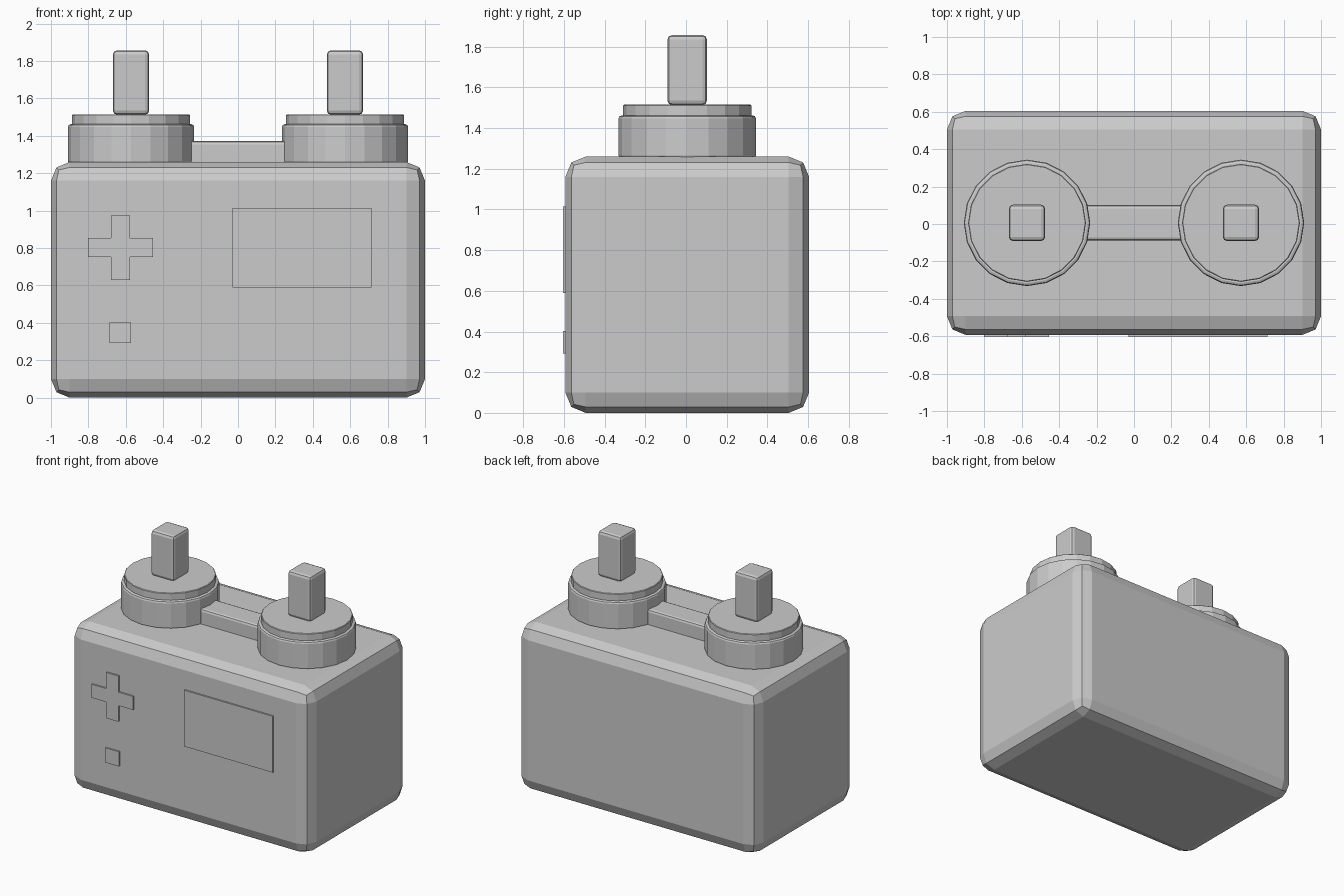
import bpy, bmesh, math
from mathutils import Matrix, Vector

if "Cube" in bpy.data.objects:
    bpy.data.objects.remove(bpy.data.objects["Cube"])

CY = 0.006      # depth centre of the body
FRONT = -0.593  # front face of the body


def finish(name, bm, bevel=0.0, segments=2):
    bmesh.ops.recalc_face_normals(bm, faces=bm.faces)
    mesh = bpy.data.meshes.new(name)
    bm.to_mesh(mesh)
    bm.free()
    obj = bpy.data.objects.new(name, mesh)
    bpy.context.collection.objects.link(obj)
    if bevel:
        mod = obj.modifiers.new("bevel", 'BEVEL')
        mod.width = bevel
        mod.segments = segments
        mod.limit_method = 'ANGLE'
        mod.angle_limit = math.radians(40)
    return obj


def box(name, lo, hi, bevel=0.0, segments=2):
    lo, hi = Vector(lo), Vector(hi)
    bm = bmesh.new()
    mat = Matrix.Translation((lo + hi) / 2) @ Matrix.Diagonal((*(hi - lo), 1))
    bmesh.ops.create_cube(bm, size=1, matrix=mat)
    return finish(name, bm, bevel, segments)


def disc(name, x, radius, z0, z1, bevel, segments=1):
    bm = bmesh.new()
    bmesh.ops.create_cone(bm, cap_ends=True, segments=20, radius1=radius,
                          radius2=radius, depth=z1 - z0,
                          matrix=Matrix.Translation((x, CY, (z0 + z1) / 2)))
    return finish(name, bm, bevel, segments)


def plate(name, outline):
    # flat panel from an x-z outline, raised from the front face
    bm = bmesh.new()
    face = bm.faces.new([bm.verts.new((x, -0.605, z)) for x, z in outline])
    ext = bmesh.ops.extrude_face_region(bm, geom=[face])
    verts = [v for v in ext["geom"] if isinstance(v, bmesh.types.BMVert)]
    bmesh.ops.translate(bm, verts=verts, vec=(0, 0.02, 0))
    return finish(name, bm)


# Main body
box("body", (-1, FRONT, 0), (1, 0.605, 1.26), 0.1)

# Two joystick units: base, cap and stick
for side, x in (("left", -0.572), ("right", 0.572)):
    disc(side + "_stick_base", x, 0.338, 1.25, 1.462, 0.015, 2)
    disc(side + "_stick_cap", x, 0.315, 1.45, 1.515, 0.004)
    box(side + "_stick", (x - 0.097, CY - 0.097, 1.513),
        (x + 0.097, CY + 0.097, 1.857), 0.022)

# Bar joining the two bases
box("bridge_bar", (-0.35, CY - 0.095, 1.24), (0.35, CY + 0.095, 1.372), 0.018)

# Cross shaped pad
cx, cz, a, b = -0.628, 0.802, 0.173, 0.051
cross = [(-b, -a), (b, -a), (b, -b), (a, -b), (a, b), (b, b),
         (b, a), (-b, a), (-b, b), (-a, b), (-a, -b), (-b, -b)]
plate("cross_pad", [(cx + u, cz + v) for u, v in cross])

# Square button and screen
plate("square_button", [(-0.687, 0.292), (-0.573, 0.292),
                        (-0.573, 0.403), (-0.687, 0.403)])
plate("screen", [(-0.03, 0.59), (0.714, 0.59), (0.714, 1.015), (-0.03, 1.015)])
